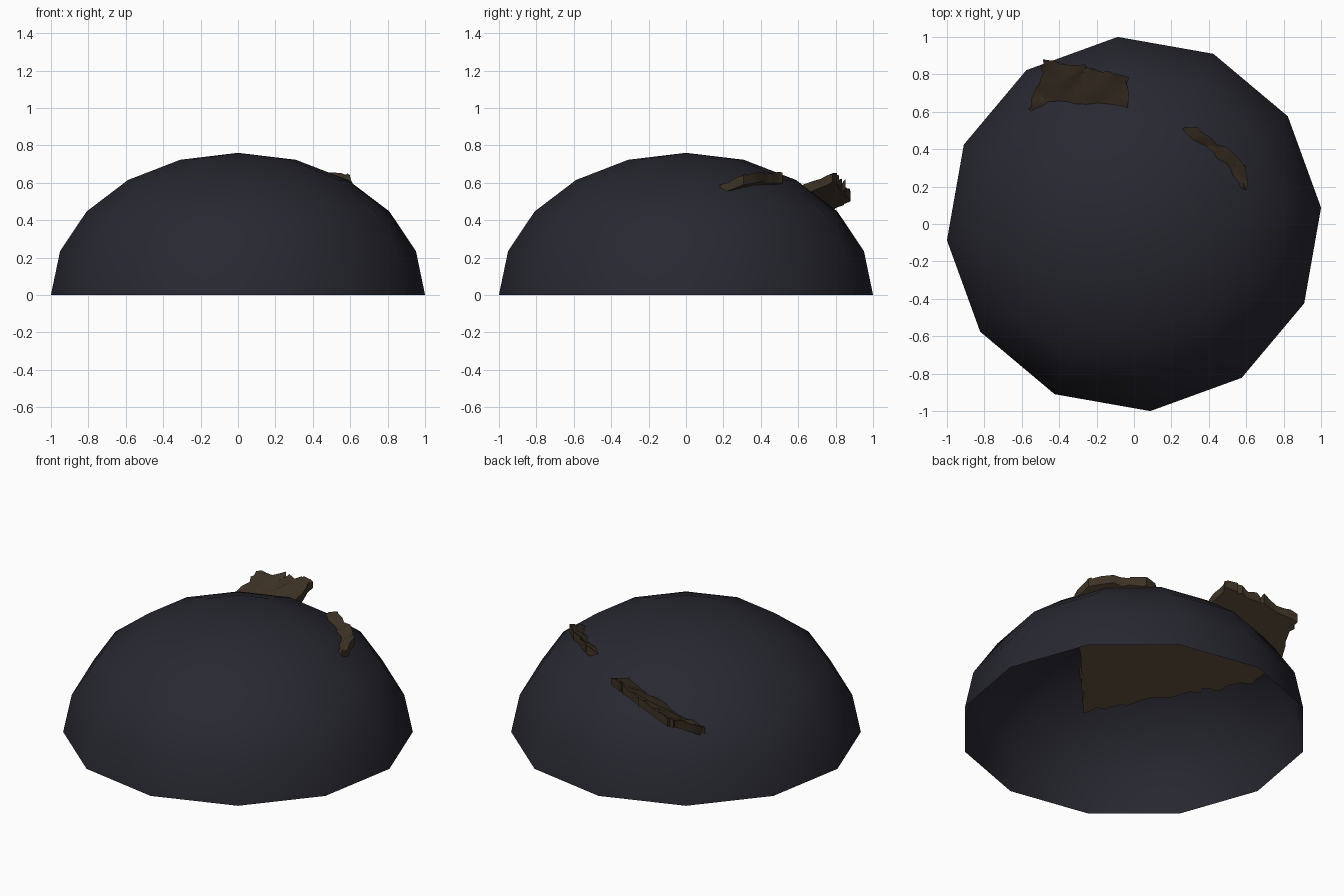
import bpy, bmesh, math, random
from mathutils import Vector

random.seed(4)
cube = bpy.data.objects.get("Cube")
if cube:
    bpy.data.objects.remove(cube, do_unlink=True)


def material(name, rgb):
    mat = bpy.data.materials.new(name)
    mat.use_nodes = True
    mat.diffuse_color = (*rgb, 1)
    mat.node_tree.nodes["Principled BSDF"].inputs["Base Color"].default_value = (*rgb, 1)
    mat.roughness = 0.9
    return mat


def finish(bm, name, mat):
    mesh = bpy.data.meshes.new(name)
    bm.to_mesh(mesh)
    bm.free()
    mesh.materials.append(mat)
    obj = bpy.data.objects.new(name, mesh)
    bpy.context.collection.objects.link(obj)
    for poly in mesh.polygons:
        poly.use_smooth = True
    return obj


navy = material("dark_navy", (0.021, 0.021, 0.031))
brown = material("dark_brown", (0.047, 0.032, 0.019))

SIDES, RINGS, RADIUS, HEIGHT = 12, 5, 1.004, 0.76
TURN = math.radians(5)


def dome_point(ring, side):
    lat = math.pi / 2 * ring / RINGS
    az = TURN + math.tau * side / SIDES
    r = RADIUS * math.cos(lat)
    return (r * math.cos(az), r * math.sin(az), HEIGHT * math.sin(lat))


# Open-bottomed flattened dome
bm = bmesh.new()
rings = [[bm.verts.new(dome_point(k, s)) for s in range(SIDES)] for k in range(RINGS)]
top = bm.verts.new((0, 0, HEIGHT))
for s in range(SIDES):
    n = (s + 1) % SIDES
    for low, high in zip(rings, rings[1:]):
        bm.faces.new((low[s], low[n], high[n], high[s]))
    bm.faces.new((rings[-1][s], rings[-1][n], top))
finish(bm, "dome_shell", navy)


# Rough tilted slab that breaks through the dome at the back and side
def slab_height(x, y):
    return 0.59 + 0.32 * (x + 0.04) + 0.45 * (y - 0.65)


OUTLINE = [(.15, -.27), (.60, .19), (.61, .31), (.50, .40), (.33, .51), (.13, .50),
           (-.04, .63), (-.03, .79), (-.25, .84), (-.48, .89), (-.56, .61), (-.52, .46)]
THICK, STEP = 0.05, 0.045

bm = bmesh.new()
bm.faces.new([bm.verts.new((x, y, 0)) for x, y in OUTLINE])
bmesh.ops.triangulate(bm, faces=bm.faces[:])
for axis in (Vector((1, 0, 0)), Vector((0, 1, 0))):
    for i in range(-16, 22):
        bmesh.ops.bisect_plane(bm, geom=bm.verts[:] + bm.edges[:] + bm.faces[:],
                               plane_co=axis * (i * STEP), plane_no=axis)
bmesh.ops.remove_doubles(bm, verts=bm.verts[:], dist=0.012)
bmesh.ops.recalc_face_normals(bm, faces=bm.faces[:])
for v in bm.verts:
    if v.is_boundary:
        v.co.x += random.uniform(-0.012, 0.012)
        v.co.y += random.uniform(-0.012, 0.012)
upper = bm.verts[:]
result = bmesh.ops.extrude_face_region(bm, geom=bm.faces[:], use_keep_orig=True)
lower = [g for g in result["geom"] if isinstance(g, bmesh.types.BMVert)]
for v in upper:
    v.co.z = slab_height(v.co.x, v.co.y) + random.uniform(-0.01, 0.012)
for v in lower:
    v.co.z = slab_height(v.co.x, v.co.y) - THICK
bmesh.ops.recalc_face_normals(bm, faces=bm.faces[:])
slab = finish(bm, "broken_slab", brown)
bpy.ops.object.select_all(action="DESELECT")
slab.select_set(True)
bpy.context.view_layer.objects.active = slab
bpy.ops.object.shade_smooth_by_angle(angle=math.radians(40))
